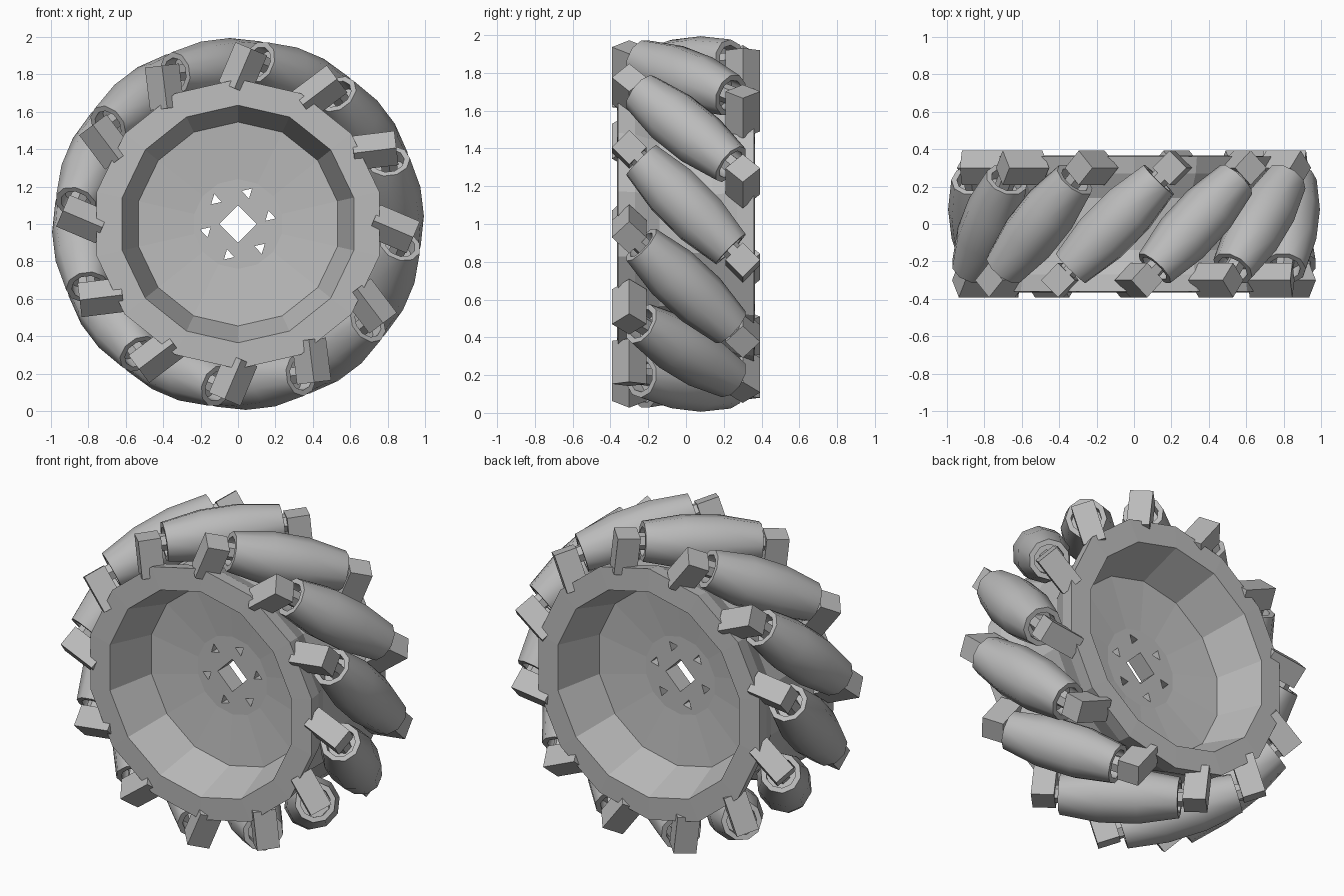
import bpy, bmesh, math
from mathutils import Matrix, Vector

if "Cube" in bpy.data.objects:
    bpy.data.objects.remove(bpy.data.objects["Cube"])

grey = bpy.data.materials.new("plain grey")
grey.use_nodes = True
grey.diffuse_color = (0.5, 0.5, 0.5, 1)
grey.node_tree.nodes["Principled BSDF"].inputs["Base Color"].default_value = (0.5, 0.5, 0.5, 1)

ROLLERS = 12
AXLE_RADIUS = 0.84
CENTRE = Vector((0, 0, 1))


def add_mesh(name, bm):
    bmesh.ops.recalc_face_normals(bm, faces=bm.faces[:])
    mesh = bpy.data.meshes.new(name)
    bm.to_mesh(mesh)
    bm.free()
    mesh.materials.append(grey)
    return mesh


def add_object(name, mesh, matrix):
    obj = bpy.data.objects.new(name, mesh)
    bpy.context.collection.objects.link(obj)
    obj.matrix_world = matrix
    return obj


def lathe(name, profile, sides, phase=0.0):
    """Turn (radius, height) points about local z and cap both ends."""
    bm = bmesh.new()
    rings = []
    for r, h in profile:
        angles = [math.tau * i / sides + phase for i in range(sides)]
        rings.append([bm.verts.new((r * math.cos(a), r * math.sin(a), h)) for a in angles])
    for low, high in zip(rings, rings[1:]):
        for i in range(sides):
            j = (i + 1) % sides
            bm.faces.new((low[i], low[j], high[j], high[i]))
    bm.faces.new(rings[0])
    bm.faces.new(rings[-1])
    return add_mesh(name, bm)


def mirrored(half):
    return [(r, -h) for r, h in half] + [(r, h) for r, h in reversed(half)]


# Hub: dished on both faces, with a waisted drum between the rims
hub_half = [(0.24, 0.055), (0.545, 0.085), (0.635, 0.365), (0.775, 0.36), (0.76, 0.27), (0.695, 0.14)]
wheel_axis = Matrix.Translation(CENTRE) @ Matrix.Rotation(math.pi / 2, 4, 'X')
hub = add_object("hub", lathe("hub", mirrored(hub_half), 14, math.pi / 2), wheel_axis)

# Square shaft hole and six triangular bolt holes
bm = bmesh.new()
bmesh.ops.create_cone(bm, cap_ends=True, segments=4, radius1=0.1, radius2=0.1, depth=1)
for k in range(6):
    a = math.radians(13 + 60 * k)
    place = Matrix.Translation((0.175 * math.cos(a), 0.175 * math.sin(a), 0)) @ Matrix.Rotation(a, 4, 'Z')
    bmesh.ops.create_cone(bm, cap_ends=True, segments=3, radius1=0.033, radius2=0.033,
                          depth=1, matrix=place)
cutter = add_object("hole_cutter", add_mesh("hole_cutter", bm), wheel_axis)
cutter.hide_render = True
cut = hub.modifiers.new("holes", 'BOOLEAN')
cut.object = cutter
cut.operation = 'DIFFERENCE'
cut.solver = 'EXACT'
bpy.context.view_layer.objects.active = hub
bpy.ops.object.modifier_apply(modifier="holes")
bpy.data.objects.remove(cutter)

# Shared roller parts: barrel sleeve with recessed ends, pin, and square lug
sleeve_half = [(0.085, 0.26), (0.085, 0.335), (0.115, 0.335), (0.152, 0.11)]
sleeve_mesh = lathe("roller", mirrored(sleeve_half), 10, math.pi / 2)
pin_mesh = lathe("pin", [(0.05, -0.4), (0.05, 0.4)], 6)
LUG_TOP, LUG_BOTTOM = 0.05, -0.18
bm = bmesh.new()
bmesh.ops.create_cube(bm, size=1)
bmesh.ops.scale(bm, vec=(0.13, LUG_TOP - LUG_BOTTOM, 0.13), verts=bm.verts[:])
lug_mesh = add_mesh("lug", bm)

# Rollers set at 45 degrees around the hub
rollers = []
for k in range(ROLLERS):
    a = math.radians(7) + math.tau * k / ROLLERS
    radial = Vector((math.cos(a), 0, math.sin(a)))
    tangent = Vector((-math.sin(a), 0, math.cos(a)))
    axle = (tangent - Vector((0, 1, 0))).normalized()
    frame = Matrix((radial.cross(axle), radial, axle)).transposed().to_4x4()
    frame = Matrix.Translation(CENTRE + radial * AXLE_RADIUS) @ frame
    rollers.append(add_object(f"roller_{k + 1}", sleeve_mesh, frame))
    add_object(f"roller_pin_{k + 1}", pin_mesh, frame)
    for side, end in (("front", 1), ("back", -1)):
        offset = Matrix.Translation((0, (LUG_TOP + LUG_BOTTOM) / 2, 0.425 * end))
        add_object(f"{side}_lug_{k + 1}", lug_mesh, frame @ offset)

# Soft shading along the barrel, sharp at its end rims
bpy.ops.object.select_all(action='DESELECT')
rollers[0].select_set(True)
bpy.context.view_layer.objects.active = rollers[0]
bpy.ops.object.shade_smooth_by_angle(angle=math.radians(40))
